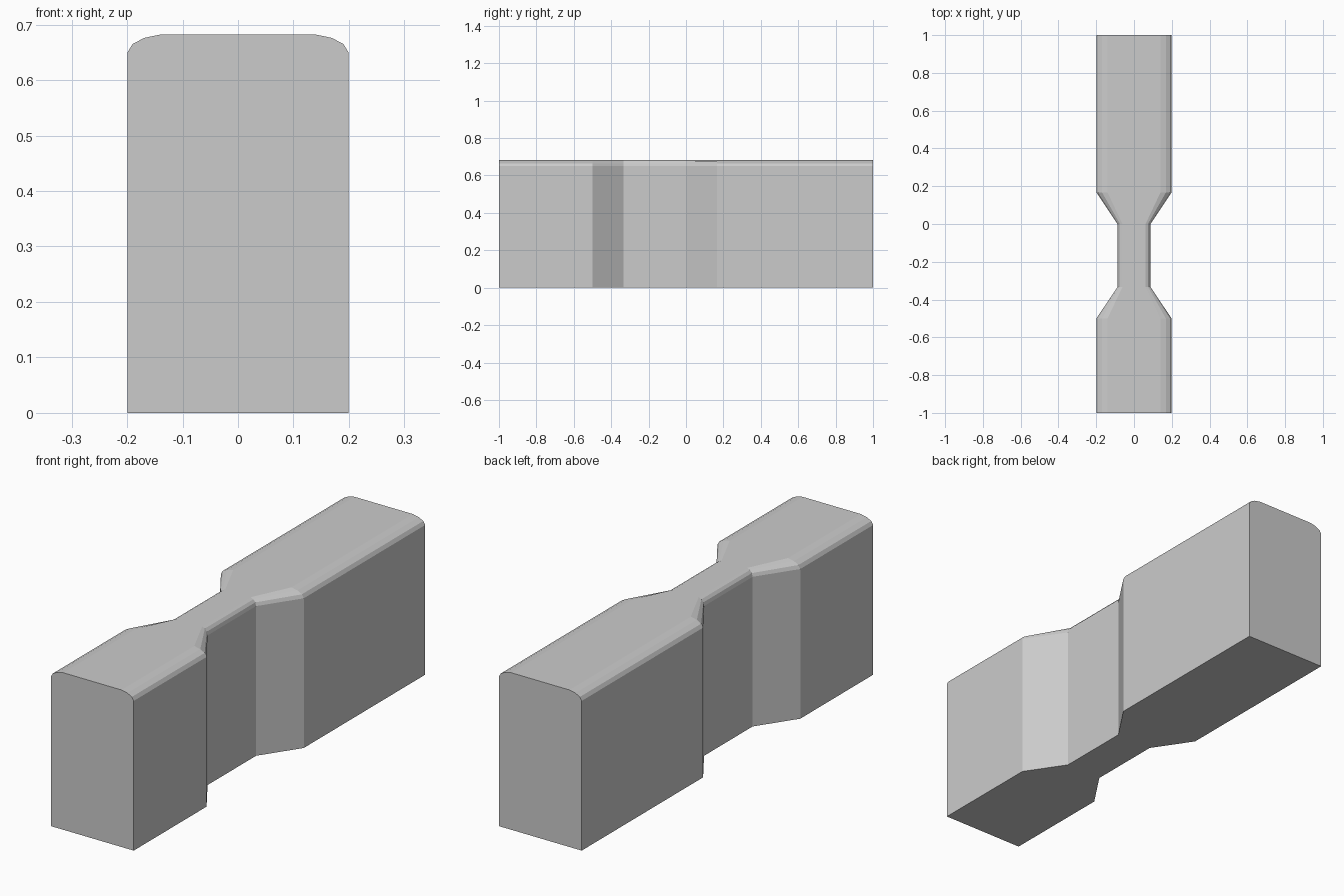
import bpy, bmesh

if "Cube" in bpy.data.objects:
    bpy.data.objects.remove(bpy.data.objects["Cube"])

# half cross-section (x, z) with faceted rounded top shoulder
half = [(0.199, 0.0), (0.199, 0.65), (0.19, 0.665), (0.169, 0.676), (0.14, 0.682)]
profile = half + [(-x, z) for x, z in reversed(half)]

# stations along the block: (y, width scale); the waist is pinched in x only
waist = 0.087 / 0.199
stations = [(-1, 1), (-0.5, 1), (-0.333, waist), (0, waist), (0.167, 1), (1, 1)]

# loft the profile through the stations
bm = bmesh.new()
rings = [[bm.verts.new((x * s, y, z)) for x, z in profile] for y, s in stations]
n = len(profile)
for a, b in zip(rings, rings[1:]):
    for i in range(n):
        j = (i + 1) % n
        bm.faces.new((a[i], a[j], b[j], b[i]))

# end caps
bm.faces.new(rings[0])
bm.faces.new(rings[-1][::-1])
bmesh.ops.recalc_face_normals(bm, faces=bm.faces)

mesh = bpy.data.meshes.new("waisted_block")
bm.to_mesh(mesh)
bm.free()
block = bpy.data.objects.new("waisted_block", mesh)
bpy.context.collection.objects.link(block)
